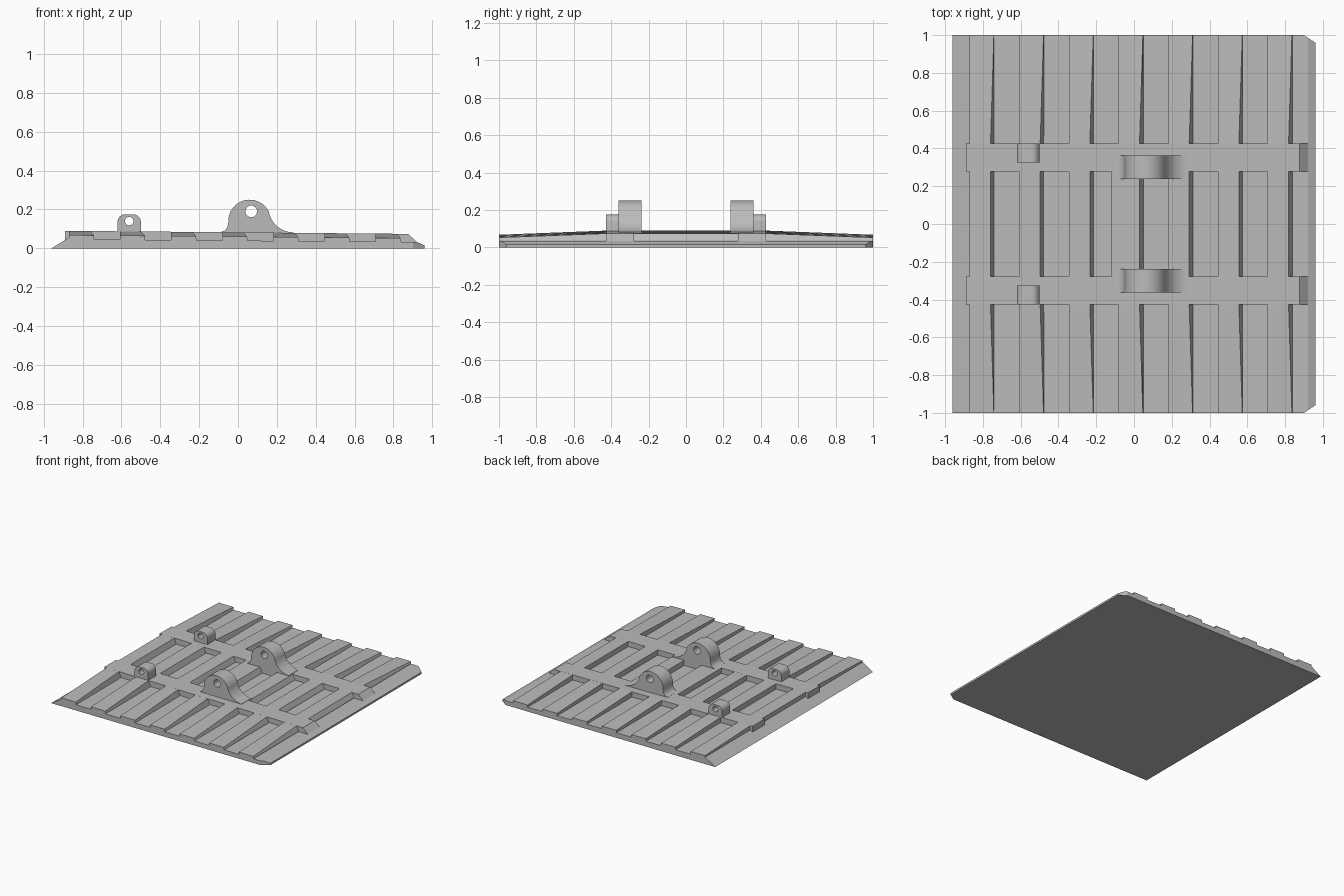
import bpy, bmesh, math
from mathutils import Vector

cube = bpy.data.objects.get("Cube")
if cube:
    bpy.data.objects.remove(cube, do_unlink=True)

grey = bpy.data.materials.new("plain_grey")
grey.use_nodes = True
GREY = (0.5, 0.5, 0.5, 1)
grey.diffuse_color = GREY
grey.node_tree.nodes["Principled BSDF"].inputs["Base Color"].default_value = GREY


def finish(bm, name, smooth=False):
    bmesh.ops.recalc_face_normals(bm, faces=bm.faces)
    mesh = bpy.data.meshes.new(name)
    bm.to_mesh(mesh)
    bm.free()
    mesh.materials.append(grey)
    if smooth:
        for p in mesh.polygons:
            p.use_smooth = True
        mesh.set_sharp_from_angle(angle=math.radians(35))
    ob = bpy.data.objects.new(name, mesh)
    bpy.context.collection.objects.link(ob)
    return ob


def loft(ring_a, ring_b):
    """Closed solid between two matching rings."""
    bm = bmesh.new()
    a = [bm.verts.new(p) for p in ring_a]
    b = [bm.verts.new(p) for p in ring_b]
    bm.faces.new(a)
    bm.faces.new(b[::-1])
    for i in range(len(a)):
        j = (i + 1) % len(a)
        bm.faces.new((a[i], a[j], b[j], b[i]))
    return bm


def prism(outline, y0, y1):
    return loft([(x, y0, z) for x, z in outline], [(x, y1, z) for x, z in outline])


def arc(cx, cz, r, start, end, n):
    angles = [math.radians(start + (end - start) * i / n) for i in range(n + 1)]
    return [(cx + r * math.cos(t), cz + r * math.sin(t)) for t in angles]


def deck(x):
    return 0.09 - 0.009 * (x + 0.89)


# Base plate with sloped ends and clipped right-hand corners
bm = prism([(-0.96, 0), (0.96, 0), (0.96, 0.015), (0.92, 0.033),
            (-0.74, 0.045), (-0.87, 0.055)], -1, 1)
for s in (-1, 1):
    bmesh.ops.bisect_plane(bm, geom=bm.verts[:] + bm.edges[:] + bm.faces[:],
                           plane_co=Vector((0.9, s, 0)), plane_no=Vector((0.04, s * 0.06, 0)),
                           clear_outer=True)
    bmesh.ops.holes_fill(bm, edges=[e for e in bm.edges if e.is_boundary])
finish(bm, "base_plate")


# Raised ribs: the right wall leans, and outer ribs fall away to the edge
def rib(name, x0, x1, y0, y1, drop, lean0, lean1):
    def ring(y, fall, lean):
        return [(x0, y, 0.02), (x1, y, 0.02), (x1, y, 0.04),
                (x1 - lean, y, deck(x1) - fall), (x0, y, deck(x0) - fall)]
    finish(loft(ring(y0, 0, lean0), ring(y1, drop, lean1)), name)


PITCH = 0.263
for i in range(7):
    x0, x1 = -0.87 + i * PITCH, -0.74 + i * PITCH
    for s, side in ((-1, "right"), (1, "left")):
        rib(f"{side}_rib_{i + 1}", x0, x1, s * 0.425, s, 0.022, 0.02, 0.002)
    start = -0.12 if i == 3 else x0
    rib(f"middle_rib_{i + 1}", start, x1, -0.28, 0.28, 0, 0.02, 0.02)

# Rails, and the two kinds of pierced lug standing on them
rail = [(-0.89, 0.03), (-0.89, deck(-0.89)), (0.875, deck(0.875)), (0.92, 0.033), (0.9, 0.02)]
big = ([(-0.09, 0.07), (-0.09, 0.083), (-0.068, 0.091), (-0.055, 0.108), (-0.05, 0.13)]
       + arc(0.06, 0.14, 0.11, 180, 22, 20)
       + arc(0.285, 0.21, 0.128, 193, 270, 10) + [(0.285, 0.07)])
small = ([(-0.62, 0.07)] + arc(-0.58, 0.135, 0.04, 180, 90, 8)
         + arc(-0.54, 0.135, 0.04, 90, 0, 8) + [(-0.5, 0.07)])


def lug(name, outline, hole, radius, y0, y1):
    ob = finish(prism(outline, y0, y1), name)
    ring = arc(*hole, radius, 0, 345, 23)
    cutter = finish(prism(ring, min(y0, y1) - 0.1, max(y0, y1) + 0.1), "hole_cutter")
    cutter.hide_render = True
    mod = ob.modifiers.new("hole", "BOOLEAN")
    mod.operation = "DIFFERENCE"
    mod.solver = "EXACT"
    mod.object = cutter
    graph = bpy.context.evaluated_depsgraph_get()
    mesh = bpy.data.meshes.new_from_object(ob.evaluated_get(graph))
    ob.modifiers.clear()
    ob.data = mesh
    for p in mesh.polygons:
        p.use_smooth = True
    mesh.set_sharp_from_angle(angle=math.radians(35))
    bpy.data.objects.remove(cutter, do_unlink=True)


for s, side in ((-1, "right"), (1, "left")):
    finish(prism(rail, s * 0.277, s * 0.427), f"{side}_rail")
    # Filler that closes the pocket beside each large lug
    fill = [(0.04, 0.02), (0.04, deck(0.04)), (0.19, deck(0.19)), (0.19, 0.02)]
    finish(prism(fill, s * 0.237, s * 0.28), f"{side}_lug_footing")
    lug(f"{side}_large_lug", big, (0.068, 0.19), 0.03, s * 0.237, s * 0.362)
    lug(f"{side}_small_lug", small, (-0.56, 0.14), 0.022, s * 0.325, s * 0.427)
